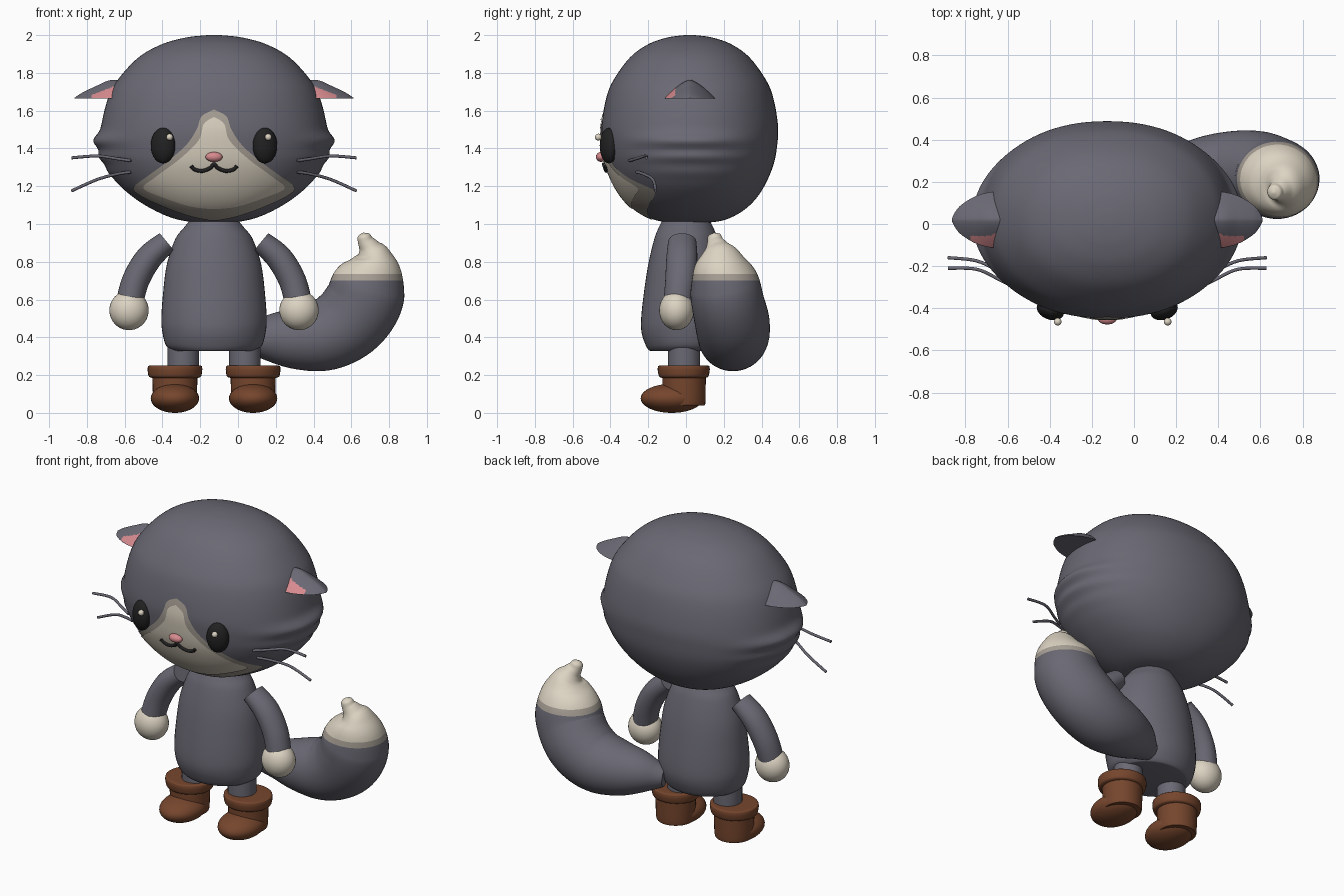
import bpy, bmesh, math
from mathutils import Vector, Matrix
from mathutils.bvhtree import BVHTree

if "Cube" in bpy.data.objects:
    bpy.data.objects.remove(bpy.data.objects["Cube"])

CX = -0.127  # character's own centre line


def material(name, rgb):
    lin = [((c / 255 + 0.055) / 1.055) ** 2.4 for c in rgb] + [1]
    m = bpy.data.materials.new(name)
    m.use_nodes = True
    m.diffuse_color = lin
    m.node_tree.nodes["Principled BSDF"].inputs["Base Color"].default_value = lin
    return m


GREY = material("grey fur", (106, 105, 116))
CREAM = material("cream fur", (220, 211, 194))
TAUPE = material("taupe fur edge", (168, 160, 150))
PINK = material("pink skin", (214, 138, 142))
BLACK = material("black", (34, 33, 34))
BROWN = material("brown leather", (118, 70, 45))


def finish(name, bm, mats, rule=None, closed=True):
    """Turn a bmesh into a smooth shaded object, coloured by a rule on face centres."""
    if closed:
        bmesh.ops.recalc_face_normals(bm, faces=bm.faces)
    if rule:
        for f in bm.faces:
            f.material_index = rule(f.calc_center_median())
    me = bpy.data.meshes.new(name)
    bm.to_mesh(me)
    bm.free()
    for m in mats:
        me.materials.append(m)
    ob = bpy.data.objects.new(name, me)
    bpy.context.collection.objects.link(ob)
    bpy.ops.object.select_all(action='DESELECT')
    ob.select_set(True)
    bpy.context.view_layer.objects.active = ob
    bpy.ops.object.shade_smooth_by_angle(angle=math.radians(40))


def spline(pts, n):
    """Catmull-Rom samples through points of any dimension."""
    p = [Vector(q) for q in pts]
    p = [p[0]] + p + [p[-1]]
    out = []
    for i in range(1, len(p) - 2):
        a, b, c, d = p[i - 1:i + 3]
        for k in range(n):
            t = k / n
            out.append(0.5 * (2 * b + (c - a) * t + (2 * a - 5 * b + 4 * c - d) * t ** 2
                              + (3 * b - a - 3 * c + d) * t ** 3))
    return out + [p[-2]]


def skin(rings):
    """Closed loft through rings of equal length."""
    bm = bmesh.new()
    vs = [[bm.verts.new(q) for q in r] for r in rings]
    n = len(vs[0])
    for a, b in zip(vs, vs[1:]):
        for j in range(n):
            k = (j + 1) % n
            bm.faces.new((a[j], a[k], b[k], b[j]))
    bm.faces.new(vs[0])
    bm.faces.new(vs[-1])
    return bm


def sweep(pts, n=6, sides=32, power=2.0):
    """Superelliptical tube along (x, y, z, side radius, depth radius) points."""
    s = spline(pts, n)
    pos = [Vector(q[:3]) for q in s]
    angles = [math.tau * j / sides for j in range(sides)]
    section = [[math.copysign(abs(v) ** (2 / power), v) for v in (math.cos(a), math.sin(a))] for a in angles]
    rings = []
    for i, q in enumerate(s):
        t = (pos[min(i + 1, len(s) - 1)] - pos[max(i - 1, 0)]).normalized()
        side = t.cross(Vector((0, 1, 0))).normalized()
        up = side.cross(t)
        rings.append([pos[i] + side * max(q[3], 0.001) * u + up * max(q[4], 0.001) * v for u, v in section])
    return skin(rings)


def column(x, y, profile, **kw):
    return sweep([(x, y, z, rx, ry) for z, rx, ry in profile], **kw)


def ball(name, loc, radii, mat, turn=0):
    bm = bmesh.new()
    bmesh.ops.create_uvsphere(bm, u_segments=32, v_segments=20, radius=1,
                              matrix=Matrix.Translation(loc) @ Matrix.Rotation(turn, 4, 'Z')
                              @ Matrix.Diagonal((*radii, 1)))
    finish(name, bm, [mat])


# Head with soft cheek ridges
head = column(CX, 0.02, [
    (1.003, 0, 0), (1.012, .13, .14), (1.035, .23, .22), (1.08, .33, .295), (1.14, .425, .355),
    (1.22, .515, .405), (1.32, .58, .445), (1.42, .603, .463), (1.52, .597, .467), (1.66, .563, .444),
    (1.76, .512, .405), (1.88, .402, .318), (1.95, .28, .223), (1.985, .16, .128), (1.998, .06, .048),
    (2, 0, 0)], n=8, sides=96, power=2.15)
for v in head.verts:
    dx = v.co.x - CX
    ridge = sum(h * math.exp(-((v.co.z - z) / w) ** 2)
                for z, h, w in ((1.44, .035, .04), (1.355, .02, .03), (1.27, .01, .03)))
    v.co.x += math.copysign(ridge * min(abs(dx) / 0.6, 1) ** 6, dx)
head.normal_update()
tree = BVHTree.FromBMesh(head)
finish("head", head, [GREY])


def on_face(dx, z, lift):
    """Point on the front of the head, lifted off the surface."""
    hit, normal, *_ = tree.ray_cast(Vector((CX + dx, -2, z)), Vector((0, 1, 0)))
    normal = normal if normal.y < 0 else -normal
    return hit + normal * lift


# Face mask: two thin bell-shaped sheets hugging the head, finer toward their sides
def mask(name, profile, mat, lift, cols=48):
    bm = bmesh.new()
    spread = [math.sin(math.pi * (j / cols - .5)) for j in range(cols + 1)]
    rows = [[bm.verts.new(on_face(max(w, .001) * u, z, lift)) for u in spread] for z, w in spline(profile, 6)]
    for a, b in zip(rows, rows[1:]):
        for j in range(cols):
            bm.faces.new((a[j], a[j + 1], b[j + 1], b[j]))
    finish(name, bm, [mat], closed=False)


mask("mask_edge", [(1.022, .02), (1.04, .11), (1.065, .19), (1.10, .28), (1.15, .385), (1.195, .425),
                   (1.255, .35), (1.325, .255), (1.415, .15), (1.50, .092), (1.57, .065), (1.605, 0)],
     TAUPE, .004)
mask("mask_inner", [(1.085, .02), (1.10, .13), (1.15, .28), (1.195, .37), (1.25, .31), (1.35, .175),
                    (1.445, .08), (1.53, .053), (1.565, 0)], CREAM, .008)

# Nose and mouth
ball("nose", (CX, -.45, 1.355), (.045, .027, .026), PINK)
mouth = [(-.12, 1.31), (-.10, 1.292), (-.06, 1.285), (-.02, 1.30), (0, 1.32),
         (.02, 1.30), (.06, 1.285), (.10, 1.292), (.12, 1.31)]
finish("mouth", sweep([(*on_face(x, z, .011), .01, .01) for x, z in mouth], sides=10), [BLACK])

# Body
finish("body", column(CX, 0, [
    (.328, .215, .185), (.333, .23, .198), (.36, .256, .214), (.42, .272, .234), (.49, .279, .238),
    (.62, .271, .225), (.785, .25, .2), (.92, .205, .168), (.98, .16, .145), (1.03, .12, .12)],
    sides=48), [GREY])

for s, tag in ((1, "left"), (-1, "right")):
    # Eye and its highlight
    ball(tag + "_eye", (CX + s * .27, -.408, 1.415), (.067, .046, .094), BLACK, s * .35)
    ball(tag + "_eye_highlight", (CX + s * .261 + .026, -.464, 1.46), (.018, .018, .018), CREAM)

    # Ear: peaked shell pointing outward, pink on its front below a grey rim
    rings = []
    for d, w, h in spline([(.46, .135, .097), (.55, .132, .096), (.625, .112, .065),
                           (.69, .073, .034), (.72, .04, .016), (.738, .005, .003)], 9):
        rings.append([(CX + s * d, .02 - w * math.cos(a), 1.665 + h * (1 - abs(math.cos(a)) ** 1.45))
                      for a in (math.pi * j / 56 for j in range(57))])
    finish(tag + "_ear", skin(rings), [GREY, PINK],
           lambda c: int(c.y < -.015 and c.z > 1.667 and c.z < 1.738 - .38 * (abs(c.x - CX) - .505)
                         and abs(c.x - CX) < .645))

    # Whiskers
    for part, path in (("upper", [(.44, -.30, 1.335), (.51, -.265, 1.345), (.62, -.215, 1.36), (.755, -.21, 1.35)]),
                       ("lower", [(.44, -.26, 1.275), (.51, -.225, 1.265), (.62, -.175, 1.235), (.755, -.16, 1.175)])):
        finish(f"{tag}_{part}_whisker",
               sweep([(CX + s * d, y, z, .008, .008) for d, y, z in path], sides=10), [GREY])

    # Arm and hand
    arm = [(.25, -.02, .905, .06, .075), (.345, -.022, .82, .07, .082),
           (.415, -.03, .70, .072, .08), (.45, -.045, .57, .072, .075)]
    finish(tag + "_arm", sweep([(CX + s * d, *rest) for d, *rest in arm]), [GREY])
    ball(tag + "_hand", (CX + s * .45, -.05, .543), (.104, .092, .105), CREAM)

    # Leg, ending inside the boot cuff
    finish(tag + "_leg", column(CX + s * .163, -.01, [(.23, .083, .085), (.40, .083, .085)]), [GREY])

    # Boot: shaft, rolled cuff and rounded foot
    bx = CX + s * .207
    finish(tag + "_boot_shaft", column(bx, -.01, [(.04, .105, .105), (.06, .115, .113), (.22, .12, .115)]), [BROWN])
    finish(tag + "_boot_cuff", column(bx, -.012, [
        (.185, .12, .115), (.193, .138, .13), (.22, .144, .137), (.24, .144, .137),
        (.25, .136, .13), (.252, .09, .09)], n=4), [BROWN])
    ball(tag + "_boot_foot", (bx, -.075, .077), (.128, .165, .077), BROWN)

# Tail, cut level for its band and pale tip
tail = sweep([(.03, .17, .385, .06, .06), (.08, .185, .388, .085, .085), (.18, .215, .395, .13, .13),
              (.32, .24, .395, .167, .17), (.46, .25, .412, .189, .19), (.58, .245, .48, .202, .197),
              (.66, .222, .58, .205, .192), (.69, .205, .68, .196, .184), (.71, .185, .77, .155, .15),
              (.71, .175, .835, .10, .108), (.695, .165, .875, .06, .065), (.675, .155, .91, .042, .043),
              (.665, .15, .94, .032, .033), (.662, .148, .953, .005, .005)], sides=48)
for z in (.70, .735):
    bmesh.ops.bisect_plane(tail, geom=tail.verts[:] + tail.edges[:] + tail.faces[:],
                           plane_co=(0, 0, z), plane_no=(0, 0, 1))
finish("tail", tail, [GREY, TAUPE, CREAM], lambda c: int(c.z > .70) + int(c.z > .735))
